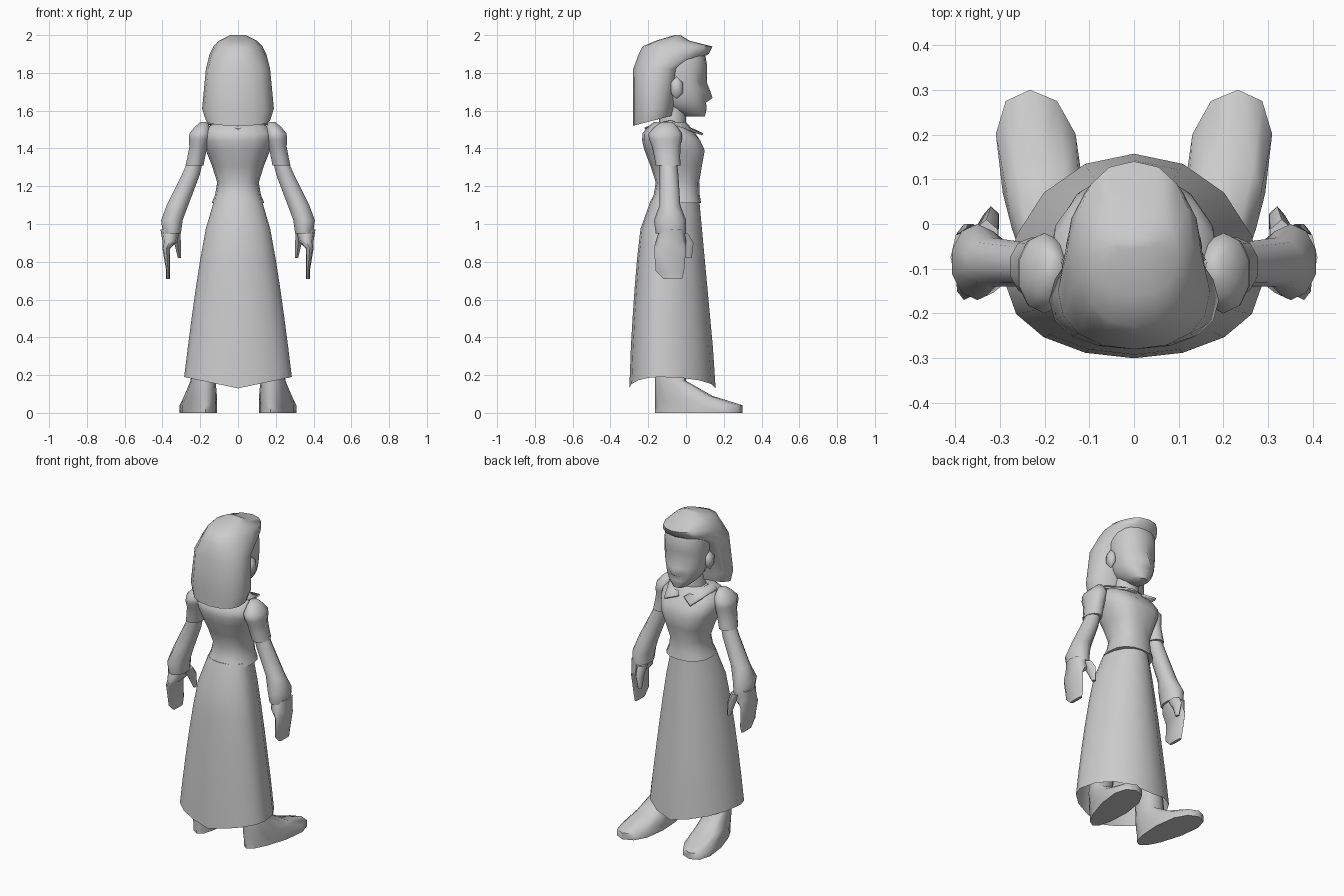
import bpy, bmesh, math
from mathutils import Matrix, Vector

if "Cube" in bpy.data.objects:
    bpy.data.objects.remove(bpy.data.objects["Cube"])

clay = bpy.data.materials.new("plain_grey")
clay.use_nodes = True
grey = (0.6, 0.6, 0.6, 1)
clay.diffuse_color = grey
clay.node_tree.nodes["Principled BSDF"].inputs["Base Color"].default_value = grey


def finish(name, bm):
    """Turn a bmesh into a softly shaded object with the shared material."""
    bmesh.ops.recalc_face_normals(bm, faces=bm.faces)
    mesh = bpy.data.meshes.new(name)
    bm.to_mesh(mesh)
    bm.free()
    mesh.materials.append(clay)
    obj = bpy.data.objects.new(name, mesh)
    bpy.context.collection.objects.link(obj)
    bpy.ops.object.select_all(action='DESELECT')
    obj.select_set(True)
    bpy.context.view_layer.objects.active = obj
    bpy.ops.object.shade_smooth_by_angle(angle=math.radians(60))
    return obj


def refine(rings, steps):
    """Add rings between the given ones along a smooth curve."""
    points = [rings[0], *rings, rings[-1]]
    result = []
    for before, start, end, after in zip(points, points[1:], points[2:], points[3:]):
        for step in range(steps):
            t = step / steps
            result.append([b + (c - a) * t / 2
                           + (a - 2.5 * b + 2 * c - d / 2) * t ** 2
                           + (1.5 * (b - c) + (d - a) / 2) * t ** 3
                           for a, b, c, d in zip(before, start, end, after)])
    return result + [rings[-1]]


def loft(name, rings, sides=12, steps=1, widest=0.5, power=1, mirror=1, warp=None, open_below=False):
    """Skin level rings given as (height, half width, back, front, sideways shift)."""
    bm = bmesh.new()
    loops = []
    for height, width, back, front, *shift in refine(rings, steps):
        middle = back + (front - back) * widest
        loop = []
        for i in range(sides):
            angle = math.tau * i / sides
            across, along = (math.copysign(abs(f(angle)) ** power, f(angle)) for f in (math.sin, math.cos))
            depth = front - middle if along > 0 else middle - back
            point = Vector((sum(shift) + width * across, middle + depth * along, height))
            if warp:
                warp(point)
            point.x *= mirror
            loop.append(bm.verts.new(point))
        loops.append(loop)
    for lower, upper in zip(loops, loops[1:]):
        for i in range(sides):
            bm.faces.new((lower[i - 1], lower[i], upper[i], upper[i - 1]))
    bm.faces.new(loops[-1])
    if not open_below:
        bm.faces.new(loops[0])
    return finish(name, bm)


# Long skirt, open below, with the hem dipping at front and back
def skirt_ring(t):
    return (1.13 - 0.94 * t, 0.125 + 0.16 * t ** 0.7, -0.185 - 0.115 * t ** 0.4, 0.07 + 0.087 * t)


def dip_hem(point):
    if point.z < 0.2:
        point.z -= 0.06 * (1 - abs(point.x) / 0.285)


loft("skirt", [skirt_ring(i / 6) for i in range(6, -1, -1)],
     sides=16, widest=0.35, warp=dip_hem, open_below=True)


# Fitted bodice with a flared lower edge and a slight dip between the breasts
def part_bust(point):
    if 1.3 < point.z < 1.45 and point.y > 0 and abs(point.x) < 0.02:
        point.y -= 0.015


loft("bodice", [(1.11, 0.14, -0.19, 0.08), (1.22, 0.11, -0.16, 0.07), (1.39, 0.17, -0.22, 0.11),
                (1.48, 0.19, -0.23, 0.05), (1.54, 0.12, -0.17, 0)],
     sides=16, steps=2, power=0.85, warp=part_bust)

loft("neck", [(1.48, 0.08, -0.15, 0), (1.66, 0.07, -0.13, 0)], sides=10)


# Head: the front centre carries the nose, its neighbours the eye hollows
def shape_face(point):
    side = abs(point.x)
    if point.y > 0.04:
        if side < 0.01 and 1.66 < point.z < 1.72:
            point.y += 0.03 if point.z < 1.69 else 0.02
        elif 0.02 < side < 0.09 and 1.72 < point.z < 1.77:
            point.y -= 0.015
        elif side < 0.06 and 1.63 < point.z < 1.66:
            point.y -= 0.006


loft("head", [(1.57, 0.04, 0, 0.1), (1.62, 0.09, -0.1, 0.11), (1.7, 0.12, -0.13, 0.11),
              (1.85, 0.13, -0.15, 0.11), (1.93, 0.11, -0.13, 0.09)],
     sides=18, steps=3, power=0.9, warp=shape_face)


# Hair: a mass behind the ears with a rising lower edge, sweeping forward over the brow
def lift_edge(point):
    if point.z < 1.65:
        point.z += (point.y + 0.28) * (1.65 - point.z) * 2


loft("hair", [(1.52, 0.17, -0.28, -0.07), (1.6, 0.19, -0.28, -0.06), (1.82, 0.17, -0.28, -0.02),
              (1.9, 0.15, -0.25, 0.12), (1.94, 0.13, -0.23, 0.14), (1.97, 0.1, -0.16, 0.02),
              (2, 0.04, -0.06, -0.03)],
     sides=16, power=0.9, warp=lift_edge)


# Shoe outline: narrow at the heel and turned slightly outward
def turn_out(point):
    fullness = min(1, 0.82 + 1.3 * point.y)
    point.x = 0.2 + (point.x - 0.2) * fullness + 0.13 * (point.y - 0.05)


# Limbs, ears and collar for both sides
for mirror, label in ((1, "left"), (-1, "right")):
    loft(label + "_sleeve", [(1.31, 0.05, -0.16, -0.03, 0.23), (1.41, 0.05, -0.18, -0.03, 0.21),
                             (1.48, 0.06, -0.2, -0.02, 0.2), (1.54, 0.02, -0.13, -0.07, 0.18)],
         sides=10, steps=2, mirror=mirror)

    loft(label + "_forearm", [(0.95, 0.05, -0.16, 0, 0.35), (1.02, 0.06, -0.17, 0, 0.35),
                              (1.1, 0.06, -0.14, -0.03, 0.32), (1.26, 0.05, -0.14, -0.04, 0.25),
                              (1.35, 0.04, -0.14, -0.05, 0.22)],
         sides=10, mirror=mirror)

    loft(label + "_hand", [(0.71, 0.01, -0.12, -0.02, 0.37), (0.75, 0.01, -0.16, -0.01, 0.37),
                           (0.87, 0.02, -0.17, 0, 0.38), (0.91, 0.04, -0.16, 0, 0.36),
                           (0.97, 0.05, -0.14, -0.01, 0.36)],
         sides=8, power=0.75, mirror=mirror)

    loft(label + "_thumb", [(0.82, 0.01, 0, 0.03, 0.31), (0.9, 0.02, -0.04, 0.04, 0.32),
                            (0.95, 0.03, -0.08, 0.01, 0.33)],
         sides=6, mirror=mirror)

    loft(label + "_shoe", [(0, 0.1, -0.165, 0.3, 0.2), (0.04, 0.1, -0.165, 0.3, 0.2),
                           (0.09, 0.1, -0.165, 0.14, 0.2), (0.17, 0.09, -0.165, 0, 0.2),
                           (0.5, 0.08, -0.16, -0.01, 0.17)],
         power=0.8, mirror=mirror, warp=turn_out)

    bm = bmesh.new()
    placement = Matrix.Translation((0.13 * mirror, -0.05, 1.72))
    bmesh.ops.create_icosphere(bm, subdivisions=1, radius=0.05,
                               matrix=placement @ Matrix.Diagonal((0.5, 0.8, 1.2, 1)))
    finish(label + "_ear", bm)

    # Folded collar flap from the nape to the front opening
    bm = bmesh.new()
    inner = [(0, -0.17, 1.53), (0.1, -0.08, 1.55), (0.02, 0.05, 1.5)]
    outer = [(0, -0.22, 1.51), (0.16, -0.08, 1.54), (0.09, 0.09, 1.48)]
    near, far = ([bm.verts.new((mirror * x, y, z)) for x, y, z in row] for row in (inner, outer))
    for i in range(2):
        bm.faces.new((near[i], near[i + 1], far[i + 1], far[i]))
    flap = finish(label + "_collar", bm)
    flap.modifiers.new("thickness", 'SOLIDIFY').thickness = 0.012
